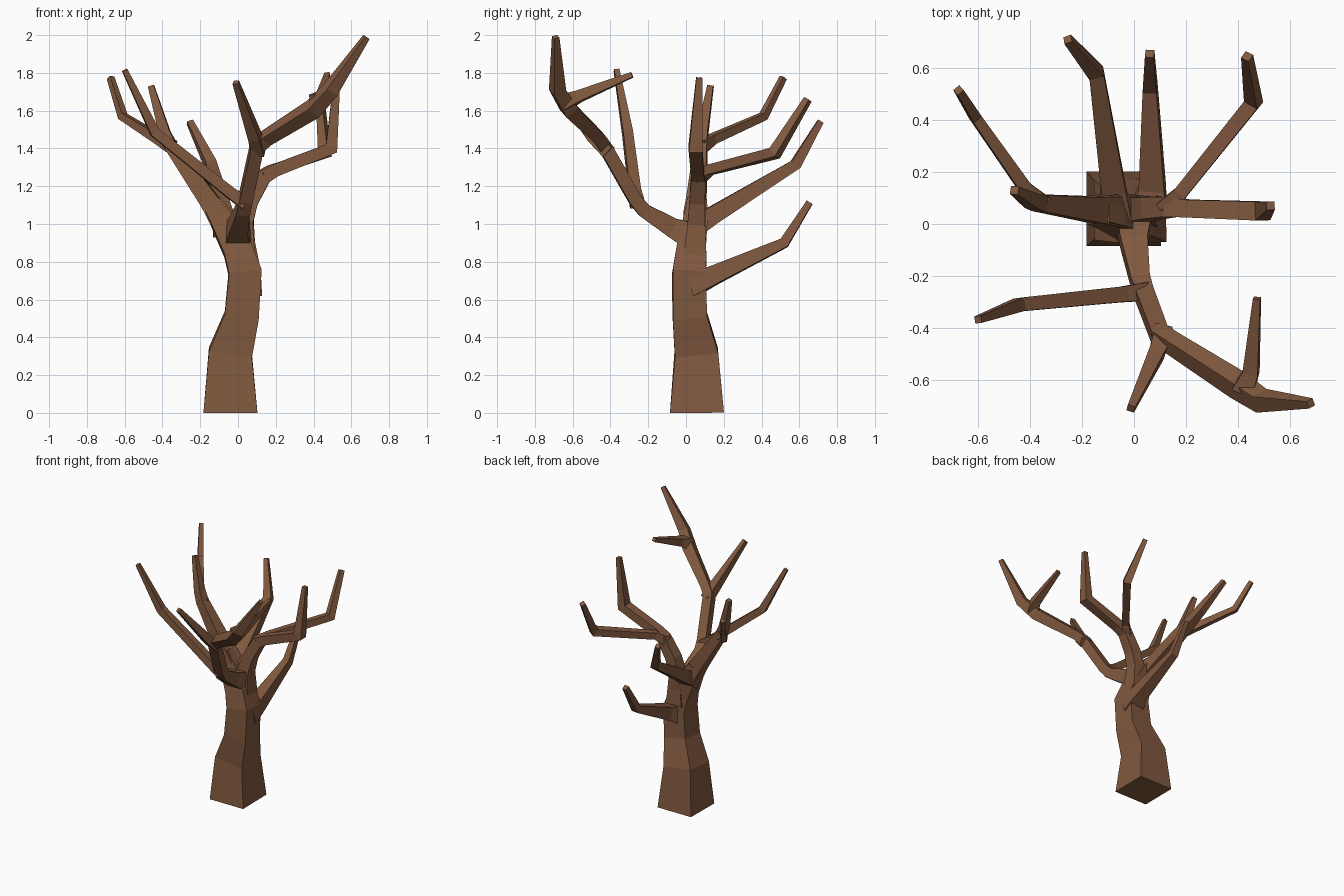
import bpy, bmesh
from mathutils import Vector

bark = bpy.data.materials.new("bark")
bark.diffuse_color = (0.22, 0.10, 0.05, 1)


def limb(name, pts):
    """Sweep a square section along (x, y, z, half_width) points."""
    co = [Vector(p[:3]) for p in pts]
    dirs = [(b - a).normalized() for a, b in zip(co, co[1:])]
    tans = [dirs[0]] + [(a + b).normalized() for a, b in zip(dirs, dirs[1:])] + [dirs[-1]]
    u = tans[0].cross(Vector((0, 0, 1)))
    if u.length < 0.3:
        u = Vector((1, 0, 0))
    bm = bmesh.new()
    rings = []
    for p, c, t in zip(pts, co, tans):
        u = (u - t * u.dot(t)).normalized()
        v = t.cross(u)
        rings.append([bm.verts.new(c + (u * i + v * j) * p[3])
                      for i, j in ((-1, -1), (1, -1), (1, 1), (-1, 1))])
    for a, b in zip(rings, rings[1:]):
        for k in range(4):
            n = (k + 1) % 4
            bm.faces.new((a[k], a[n], b[n], b[k]))
    bm.faces.new(rings[0][::-1])
    bm.faces.new(rings[-1])
    bmesh.ops.recalc_face_normals(bm, faces=bm.faces)
    me = bpy.data.meshes.new(name)
    bm.to_mesh(me)
    bm.free()
    me.materials.append(bark)
    ob = bpy.data.objects.new(name, me)
    bpy.context.collection.objects.link(ob)


# Trunk, leaning into the left limb
limb("trunk", [(-0.04, 0.058, 0, 0.143), (-0.04, 0.055, 0.32, 0.115),
               (0.02, 0.02, 0.515, 0.091), (0.037, 0.015, 0.745, 0.087),
               (0.0, 0.025, 0.86, 0.077), (-0.09, 0.05, 1.03, 0.062),
               (-0.14, 0.055, 1.11, 0.052)])
limb("left_limb", [(-0.09, 0.05, 1.03, 0.06), (-0.15, 0.055, 1.12, 0.05),
                   (-0.36, 0.08, 1.42, 0.033), (-0.39, 0.088, 1.49, 0.029),
                   (-0.46, 0.13, 1.73, 0.016)])
limb("left_twig", [(-0.35, 0.08, 1.41, 0.032), (-0.42, 0.14, 1.45, 0.025),
                   (-0.61, 0.41, 1.57, 0.02), (-0.675, 0.515, 1.775, 0.015)])

# Front limb and its three twigs
limb("front_limb", [(0.0, 0.04, 0.93, 0.075), (0.0, -0.07, 0.98, 0.052),
                    (0.025, -0.22, 1.07, 0.037), (0.04, -0.27, 1.13, 0.035),
                    (0.1, -0.43, 1.41, 0.035), (0.15, -0.46, 1.455, 0.033),
                    (0.4, -0.62, 1.61, 0.04), (0.49, -0.68, 1.71, 0.035),
                    (0.68, -0.69, 1.99, 0.015)])
limb("front_centre_twig", [(0.11, -0.41, 1.38, 0.034), (0.09, -0.49, 1.46, 0.031),
                           (-0.012, -0.71, 1.75, 0.015)])
limb("front_right_twig", [(0.42, -0.64, 1.645, 0.042), (0.45, -0.57, 1.675, 0.03),
                          (0.473, -0.285, 1.79, 0.014)])
limb("front_left_twig", [(0.04, -0.26, 1.11, 0.035), (-0.04, -0.27, 1.165, 0.03),
                         (-0.44, -0.31, 1.485, 0.026), (-0.6, -0.368, 1.815, 0.014)])

# Right limb and its rear twig
limb("right_limb", [(0.03, 0.045, 0.78, 0.065), (0.03, 0.055, 1.0, 0.047),
                    (0.065, 0.06, 1.12, 0.042), (0.14, 0.065, 1.25, 0.038),
                    (0.2, 0.06, 1.285, 0.034), (0.495, 0.05, 1.4, 0.036),
                    (0.525, 0.07, 1.775, 0.016)])
limb("right_rear_twig", [(0.12, 0.06, 1.24, 0.035), (0.18, 0.12, 1.285, 0.026),
                         (0.46, 0.47, 1.375, 0.029), (0.435, 0.645, 1.66, 0.017)])

# Two rear branches
limb("rear_low_branch", [(0.05, 0.03, 0.69, 0.075), (0.07, 0.14, 0.725, 0.05),
                         (0.062, 0.52, 0.9, 0.027), (0.06, 0.655, 1.115, 0.017)])
limb("rear_high_branch", [(-0.07, 0.03, 0.98, 0.06), (-0.08, 0.14, 1.045, 0.047),
                          (-0.145, 0.58, 1.315, 0.029), (-0.255, 0.71, 1.54, 0.016)])
